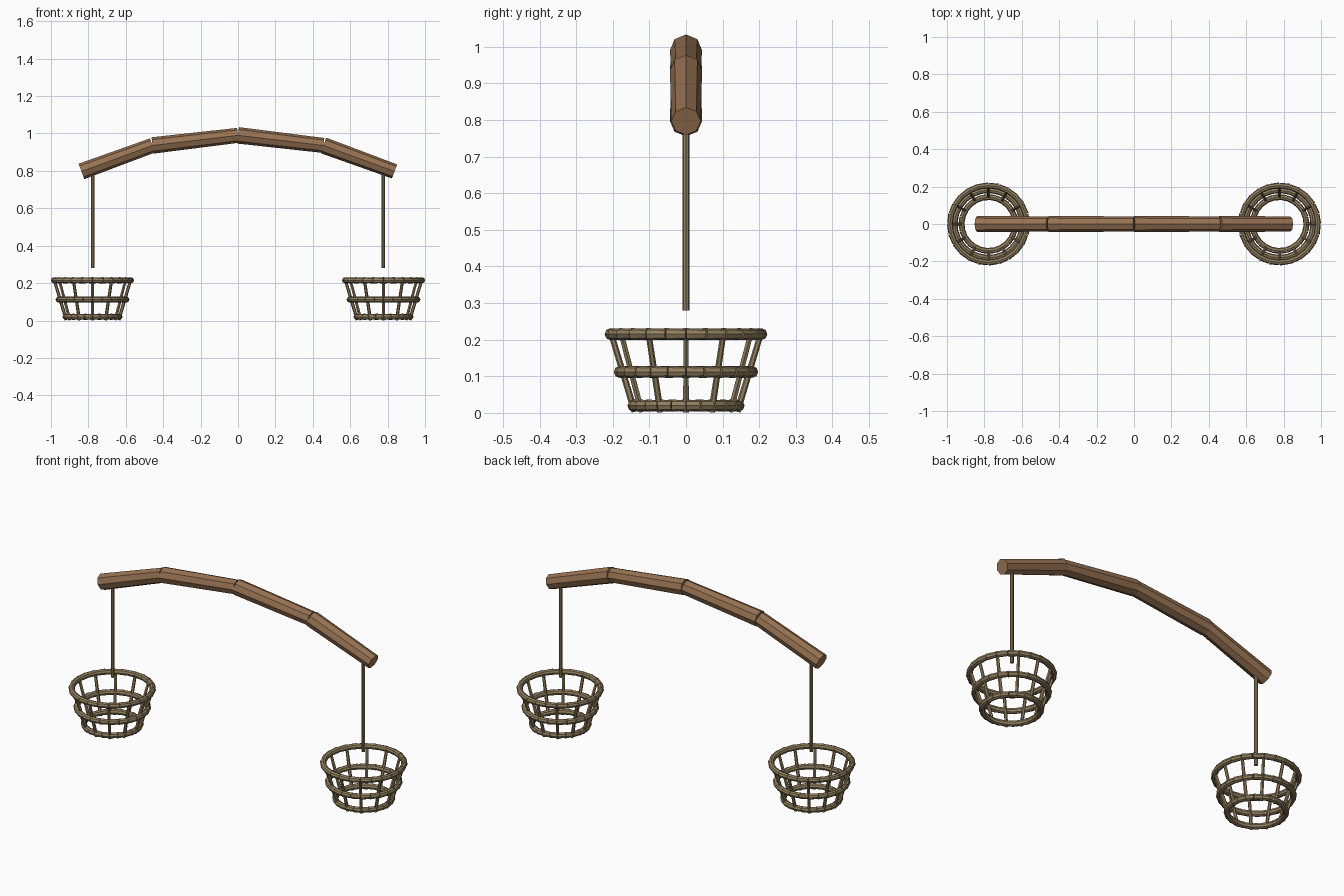
import bpy, math
from mathutils import Vector

if "Cube" in bpy.data.objects:
    bpy.data.objects.remove(bpy.data.objects["Cube"])


def material(name, color):
    mat = bpy.data.materials.new(name)
    mat.use_nodes = True
    mat.diffuse_color = color
    bsdf = mat.node_tree.nodes["Principled BSDF"]
    bsdf.inputs["Base Color"].default_value = color
    bsdf.inputs["Roughness"].default_value = 0.9
    return mat


WOOD = material("brown_wood", (0.31, 0.17, 0.085, 1))
CANE = material("tan_cane", (0.29, 0.215, 0.115, 1))


def rod(name, a, b, r1, r2, sides, mat):
    """Straight flat-shaded rod from a to b."""
    a, b = Vector(a), Vector(b)
    axis = b - a
    bpy.ops.mesh.primitive_cone_add(vertices=sides, radius1=r1, radius2=r2,
                                    depth=axis.length, location=(a + b) / 2)
    obj = bpy.context.object
    obj.rotation_euler = axis.to_track_quat('Z', 'Y').to_euler()
    obj.name = name
    obj.data.materials.append(mat)
    return obj


def join(parts, name):
    bpy.ops.object.select_all(action='DESELECT')
    for p in parts:
        p.select_set(True)
    bpy.context.view_layer.objects.active = parts[0]
    bpy.ops.object.join()
    parts[0].name = name
    return parts[0]


def around(radius, angle, x, z):
    return (x + radius * math.cos(angle), radius * math.sin(angle), z)


# Bent carrying pole made of four tapered lengths
nodes = [(-0.837, 0.797), (-0.457, 0.936), (0, 0.99), (0.457, 0.936), (0.837, 0.797)]
for i, (p, q) in enumerate(zip(nodes, nodes[1:])):
    rod(f"pole_length_{i + 1}", (p[0], 0, p[1]), (q[0], 0, q[1]), 0.044, 0.040, 8, WOOD)

# Rope and open basket at each end
STAVES, PIECES = 12, 24
for side, x in (("left", 0.778), ("right", -0.778)):
    rod(f"{side}_rope", (x * 0.997, 0, 0.28), (x * 0.997, 0, 0.80), 0.009, 0.009, 8, CANE)

    # Hoops of short straight pieces
    for level, radius, z in (("bottom", 0.144, 0.02), ("middle", 0.181, 0.112), ("top", 0.206, 0.215)):
        parts = []
        for i in range(PIECES):
            t, u = (math.tau * k / PIECES for k in (i, i + 1))
            parts.append(rod("piece", around(radius, t, x, z), around(radius, u, x, z),
                             0.0165, 0.0145, 8, CANE))
        join(parts, f"{side}_{level}_hoop")

    # Slanted uprights
    parts = []
    for i in range(STAVES):
        t = math.tau * i / STAVES
        parts.append(rod("stave", around(0.14, t, x, 0.003), around(0.204, t, x, 0.215),
                         0.009, 0.008, 6, CANE))
    join(parts, f"{side}_basket_staves")
